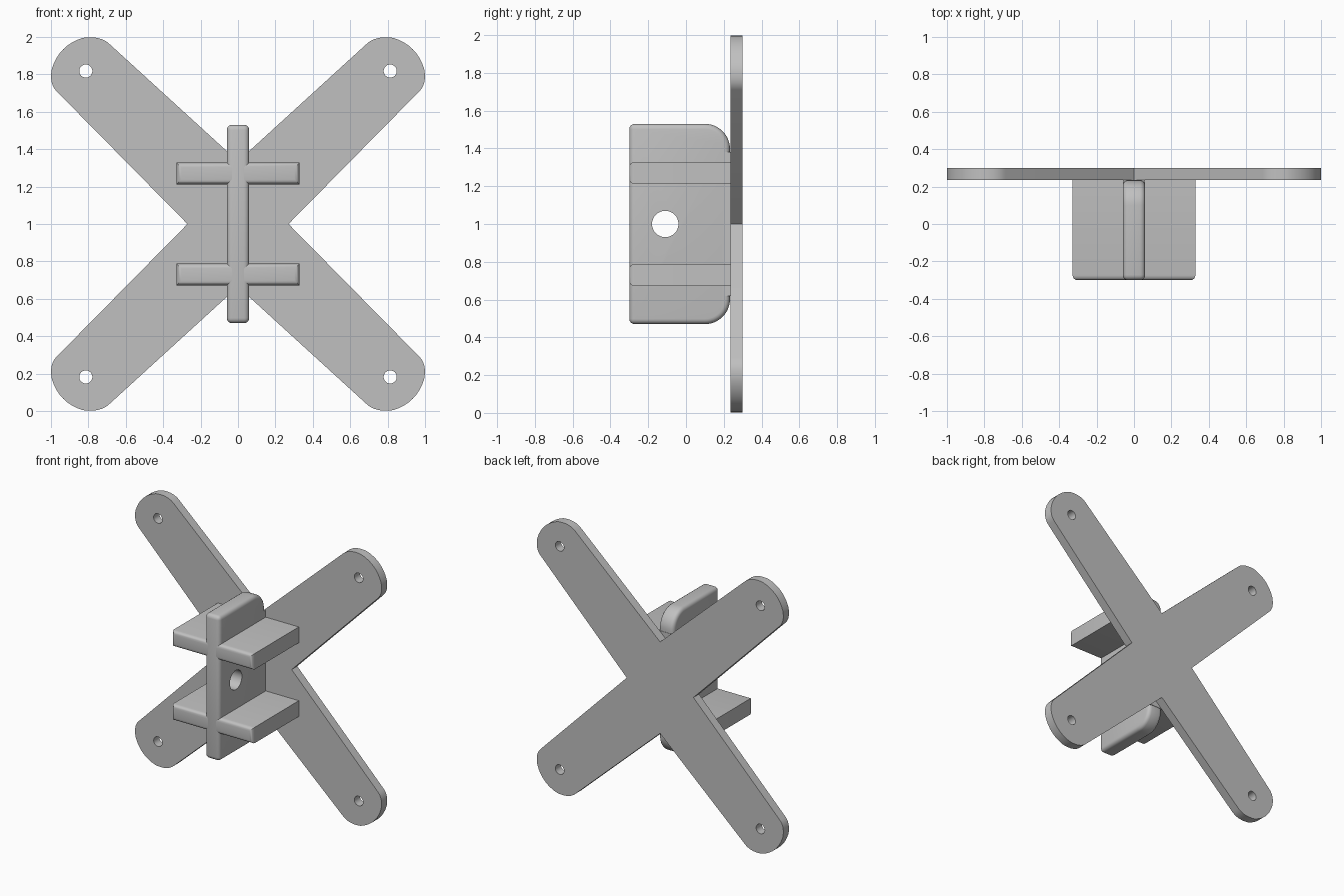
import bpy
import bmesh
from math import pi, sin, cos, radians
from mathutils import Matrix, Vector

cube = bpy.data.objects.get("Cube")
if cube:
    bpy.data.objects.remove(cube, do_unlink=True)

grey = bpy.data.materials.new("plain grey")
grey.use_nodes = True
colour = (0.53, 0.53, 0.53, 1)
grey.diffuse_color = colour
grey.node_tree.nodes["Principled BSDF"].inputs["Base Color"].default_value = colour


def add_object(name, bm):
    bmesh.ops.recalc_face_normals(bm, faces=bm.faces)
    mesh = bpy.data.meshes.new(name)
    bm.to_mesh(mesh)
    bm.free()
    mesh.materials.append(grey)
    obj = bpy.data.objects.new(name, mesh)
    bpy.context.collection.objects.link(obj)
    return obj


def prism(name, outline, depth):
    """Extrude a closed 3D outline along the depth vector."""
    bm = bmesh.new()
    face = bm.faces.new([bm.verts.new(p) for p in outline])
    made = bmesh.ops.extrude_face_region(bm, geom=[face])["geom"]
    verts = [g for g in made if isinstance(g, bmesh.types.BMVert)]
    bmesh.ops.translate(bm, vec=depth, verts=verts)
    return add_object(name, bm)


def box(name, low, high):
    a, b = Vector(low), Vector(high)
    outline = [(a.x, a.y, a.z), (b.x, a.y, a.z), (b.x, b.y, a.z), (a.x, b.y, a.z)]
    return prism(name, outline, (0, 0, b.z - a.z))


def cut_holes(obj, centres, radius, axis):
    """Drill round holes with a hidden cutter."""
    bm = bmesh.new()
    for c in centres:
        turn = Matrix.Rotation(pi / 2, 4, axis)
        bmesh.ops.create_cone(bm, cap_ends=True, segments=32, radius1=radius,
                              radius2=radius, depth=0.4,
                              matrix=Matrix.Translation(c) @ turn)
    cutter = add_object(obj.name + "_cutter", bm)
    cutter.hide_render = True
    cutter.hide_viewport = True
    mod = obj.modifiers.new("holes", 'BOOLEAN')
    mod.operation = 'DIFFERENCE'
    mod.solver = 'EXACT'
    mod.object = cutter
    return cutter


def finish(obj, cutter=None):
    """Apply modifiers and smooth the rounded faces."""
    bpy.ops.object.select_all(action='DESELECT')
    obj.select_set(True)
    bpy.context.view_layer.objects.active = obj
    bpy.ops.object.convert(target='MESH')
    bpy.ops.object.shade_smooth_by_angle(angle=radians(32))
    if cutter:
        bpy.data.objects.remove(cutter, do_unlink=True)


def bend(a, b, c, steps=8):
    a, b, c = Vector(a), Vector(b), Vector(c)
    return [a * (1 - t) ** 2 + b * 2 * t * (1 - t) + c * t * t
            for t in (i / steps for i in range(steps + 1))]


# Cross-shaped mounting plate: one rounded arm end, mirrored to four
tip = bend((0.97, 0.71), (1.01, 0.752), (0.994, 0.83))
tip += bend((0.994, 0.83), (0.955, 0.955), (0.83, 0.994))[1:]
tip += bend((0.83, 0.994), (0.735, 1.008), (0.685, 0.96))[1:]
side, top = [Vector((0.27, 0))], [Vector((0, 0.335))]
half = side + tip + top + [Vector((-p.x, p.y)) for p in reversed(tip)]
loop = half + [-p for p in half]
plate = prism("cross_plate", [(p.x, 0.235, 1 + p.y) for p in loop], (0, 0.065, 0))
holes = [(sx * 0.813, 0.27, 1 + sz * 0.817) for sx in (-1, 1) for sz in (-1, 1)]
finish(plate, cut_holes(plate, holes, 0.035, 'X'))

# Upright fin with rounded rear corners and a cross hole
arc = [(0.10 + 0.133 * sin(a), 0.397 + 0.133 * cos(a))
       for a in (i * pi / 24 for i in range(13))]
upper = [(-0.30, 0.53)] + arc
profile = upper + [(y, -z) for y, z in reversed(upper)]
fin = prism("upright_fin", [(-0.06, y, 1 + z) for y, z in profile], (0.12, 0, 0))
bevel = fin.modifiers.new("rounding", 'BEVEL')
bevel.width = 0.028
bevel.segments = 4
bevel.limit_method = 'ANGLE'
bevel.angle_limit = radians(40)
finish(fin, cut_holes(fin, [(0, -0.11, 1)], 0.07, 'Y'))

# Square root joining the fin to the plate
finish(box("fin_root", (-0.06, 0.17, 0.62), (0.06, 0.236, 1.38)))

# Two cross shelves, rounded around the front face only
for name, z in (("lower_shelf", 0.73), ("upper_shelf", 1.27)):
    shelf = box(name, (-0.328, -0.30, z - 0.058), (0.328, 0.236, z + 0.058))
    bm = bmesh.new()
    bm.from_mesh(shelf.data)
    front = [e for e in bm.edges if all(v.co.y < -0.29 for v in e.verts)]
    bmesh.ops.bevel(bm, geom=front, offset=0.026, segments=4, profile=0.5,
                    affect='EDGES')
    bm.to_mesh(shelf.data)
    bm.free()
    finish(shelf)
